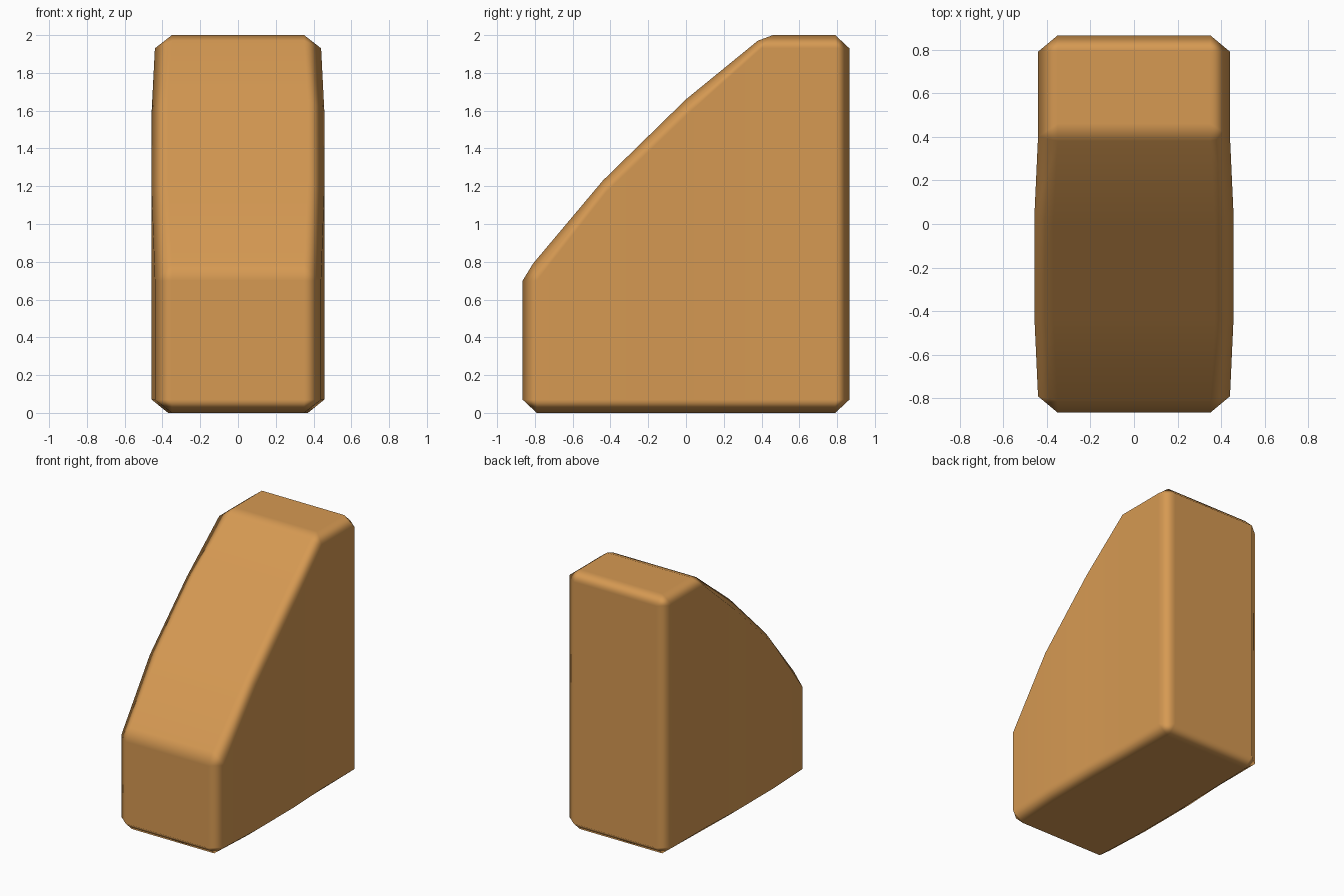
import bpy, bmesh

if "Cube" in bpy.data.objects:
    bpy.data.objects.remove(bpy.data.objects["Cube"])

# Each entry pairs a rim point (y, z, half width) with its side-face point (y, z)
LOOP = [
    ((-0.865, 0.07, 0.35), (-0.79, 0.07)),
    ((-0.79, 0.00, 0.35), (-0.79, 0.07)),
    ((-0.42, 0.00, 0.37), (-0.42, 0.07)),
    ((0.03, 0.00, 0.37), (0.03, 0.07)),
    ((0.40, 0.00, 0.36), (0.40, 0.07)),
    ((0.79, 0.00, 0.35), (0.79, 0.07)),
    ((0.865, 0.07, 0.35), (0.79, 0.07)),
    ((0.865, 1.93, 0.35), (0.79, 1.93)),
    ((0.79, 2.00, 0.35), (0.79, 1.93)),
    ((0.46, 2.00, 0.35), (0.40, 1.93)),
    ((0.38, 1.97, 0.35), (0.40, 1.93)),
    ((0.00, 1.66, 0.37), (0.03, 1.60)),
    ((-0.44, 1.23, 0.37), (-0.42, 1.17)),
    ((-0.81, 0.79, 0.35), (-0.79, 0.70)),
    ((-0.865, 0.70, 0.35), (-0.79, 0.70)),
]
# Columns across the side: y, half width, top z
COLUMNS = [(-0.79, 0.44, 0.70), (-0.42, 0.457, 1.17), (0.03, 0.457, 1.60),
           (0.40, 0.44, 1.93), (0.79, 0.44, 1.93)]
WIDTH = {y: w for y, w, _ in COLUMNS}

bm = bmesh.new()
cache = {}


def vert(x, y, z):
    key = (x, y, z)
    if key not in cache:
        cache[key] = bm.verts.new(key)
    return cache[key]


def face(points):
    verts = list(dict.fromkeys(vert(*p) for p in points))
    if len(verts) > 2:
        bm.faces.new(verts)


# Rim strips, chamfers and corner triangles
for (a, ai), (b, bi) in zip(LOOP, LOOP[1:] + LOOP[:1]):
    face([(-a[2], a[0], a[1]), (a[2], a[0], a[1]),
          (b[2], b[0], b[1]), (-b[2], b[0], b[1])])
    for s in (-1, 1):
        face([(s * a[2], a[0], a[1]), (s * b[2], b[0], b[1]),
              (s * WIDTH[bi[0]], *bi), (s * WIDTH[ai[0]], *ai)])

# Slightly bulging side walls
for (y0, w0, t0), (y1, w1, t1) in zip(COLUMNS, COLUMNS[1:]):
    for s in (-1, 1):
        face([(s * w0, y0, 0.07), (s * w1, y1, 0.07),
              (s * w1, y1, t1), (s * w0, y0, t0)])

bmesh.ops.recalc_face_normals(bm, faces=bm.faces)
mesh = bpy.data.meshes.new("wedge_block")
bm.to_mesh(mesh)
bm.free()

# Smooth shading that keeps the broad faces flat
mesh.shade_smooth()
block = bpy.data.objects.new("wedge_block", mesh)
bpy.context.collection.objects.link(block)
normals = block.modifiers.new("weighted_normals", 'WEIGHTED_NORMAL')
normals.weight = 100

mat = bpy.data.materials.new("warm tan")
mat.diffuse_color = (0.67, 0.32, 0.085, 1)
mat.use_nodes = True
mat.node_tree.nodes["Principled BSDF"].inputs["Base Color"].default_value = mat.diffuse_color
mesh.materials.append(mat)
